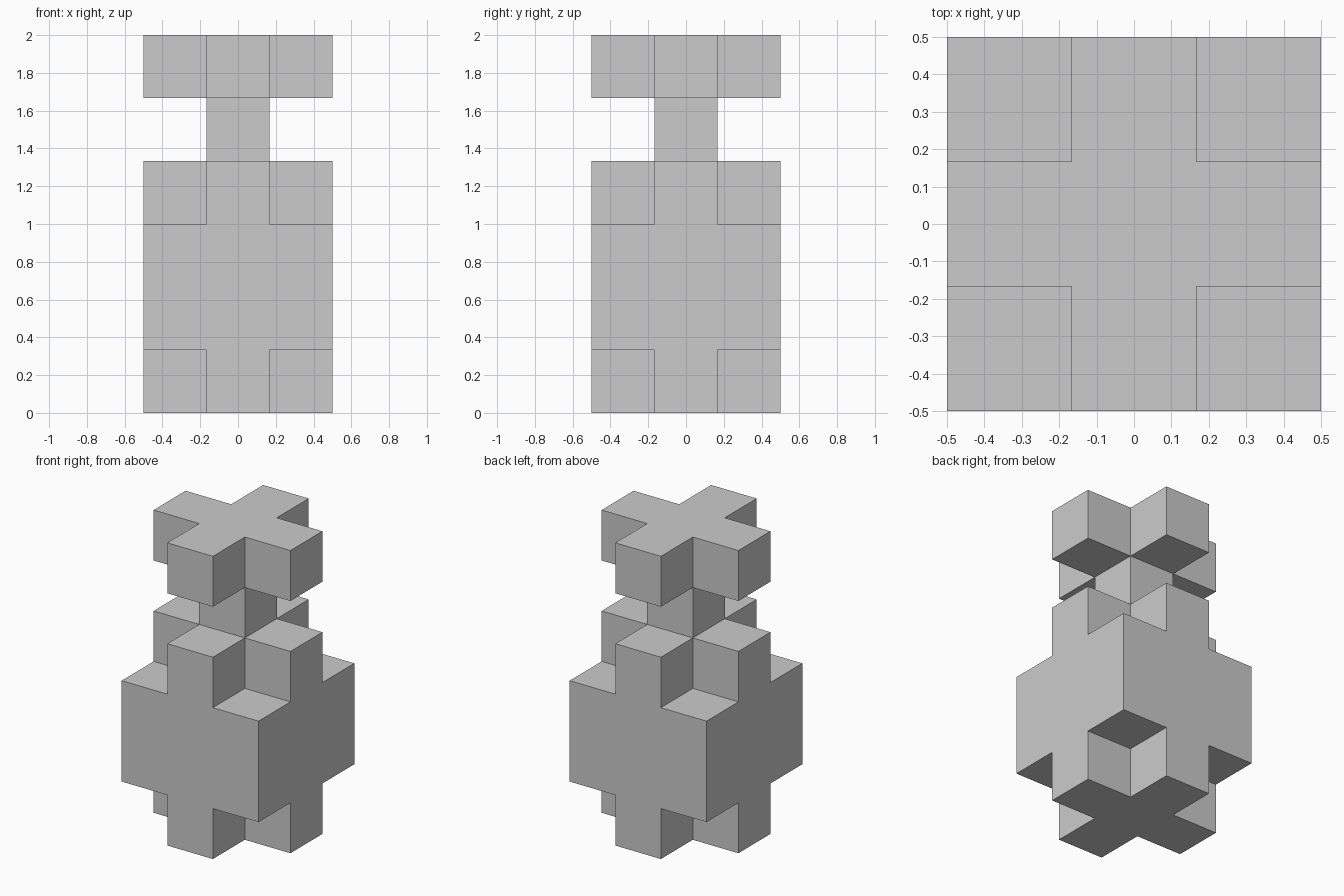
import bpy
import bmesh
import math
from mathutils import Vector

if "Cube" in bpy.data.objects:
    bpy.data.objects.remove(bpy.data.objects["Cube"])

CELL = 1 / 3

# Horizontal layers from bottom to top, each one cell high
core = {(0, 0)}
cross = core | {(1, 0), (-1, 0), (0, 1), (0, -1)}
square = {(x, y) for x in (-1, 0, 1) for y in (-1, 0, 1)}
layers = [cross, square, square, cross, core, cross]
cells = {(x, y, z) for z, layer in enumerate(layers) for x, y in layer}

bm = bmesh.new()


def add_side(cell, axis, sign):
    """Add the outward-facing square on one side of a cell."""
    centre = Vector((cell[0], cell[1], cell[2] + 0.5))
    normal, u, v = Vector(), Vector(), Vector()
    normal[axis], u[(axis + 1) % 3], v[(axis + 2) % 3] = sign, sign, 1
    corners = [(-1, -1), (1, -1), (1, 1), (-1, 1)]
    bm.faces.new([bm.verts.new((centre + (normal + a * u + b * v) / 2) * CELL)
                  for a, b in corners])


# Only the outer skin of the stack
for cell in cells:
    for axis in range(3):
        for sign in (-1, 1):
            neighbour = list(cell)
            neighbour[axis] += sign
            if tuple(neighbour) not in cells:
                add_side(cell, axis, sign)

# Weld and merge coplanar squares into clean flat faces
bmesh.ops.remove_doubles(bm, verts=bm.verts[:], dist=0.001)
bmesh.ops.dissolve_limit(bm, angle_limit=math.radians(1),
                         verts=bm.verts[:], edges=bm.edges[:])
bmesh.ops.recalc_face_normals(bm, faces=bm.faces[:])

mesh = bpy.data.meshes.new("stacked_block_body")
bm.to_mesh(mesh)
bm.free()
body = bpy.data.objects.new("stacked_block_body", mesh)
bpy.context.collection.objects.link(body)
